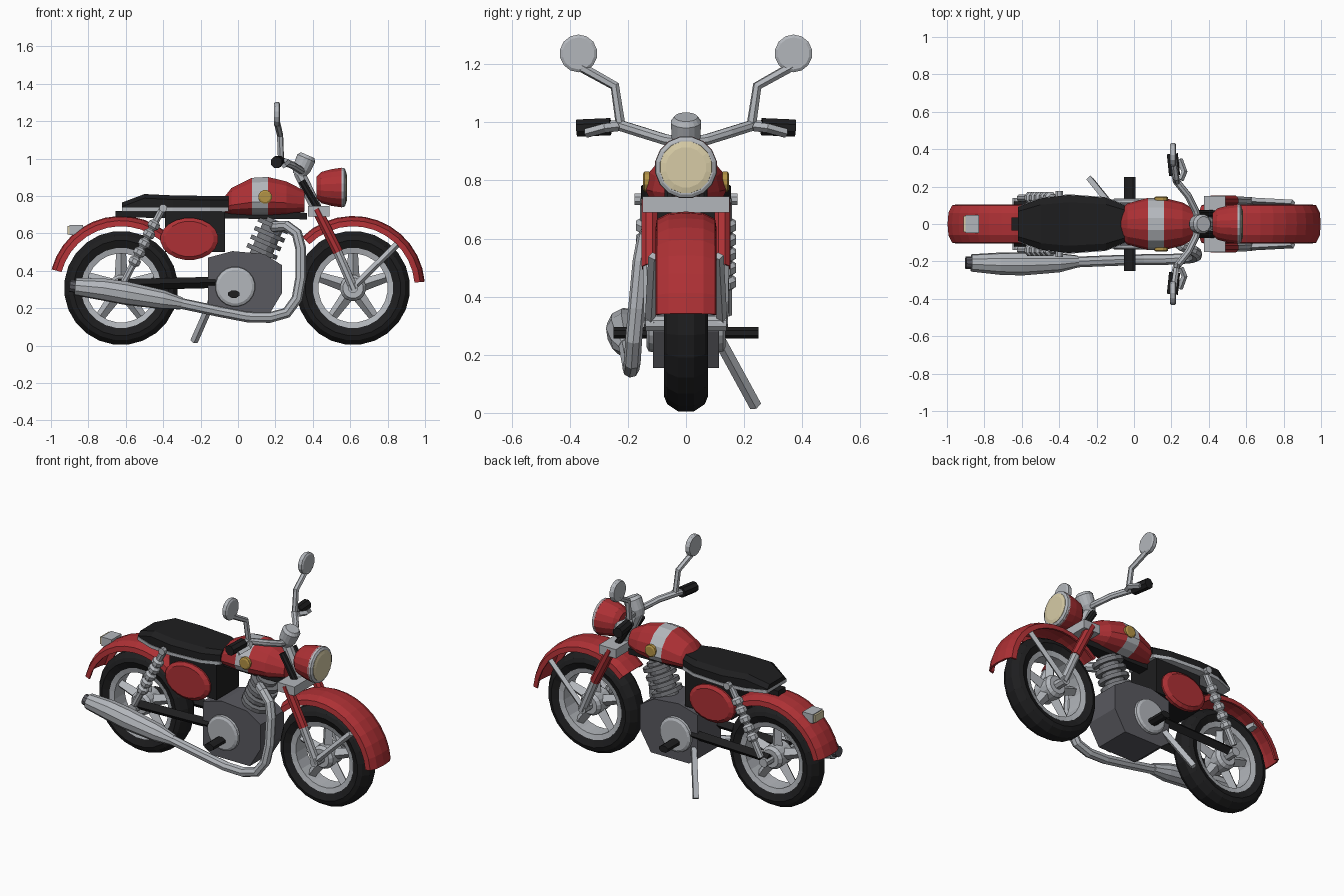
import bpy, bmesh
from math import sin, cos, pi, radians
from mathutils import Vector

if "Cube" in bpy.data.objects:
    bpy.data.objects.remove(bpy.data.objects["Cube"], do_unlink=True)


def material(name, colour):
    m = bpy.data.materials.new(name)
    m.use_nodes = True
    m.diffuse_color = (*colour, 1)
    m.node_tree.nodes["Principled BSDF"].inputs["Base Color"].default_value = (*colour, 1)
    return m


RED = material("red paint", (0.42, 0.03, 0.035))
CHROME = material("light metal", (0.45, 0.47, 0.5))
BLACK = material("black rubber", (0.013, 0.013, 0.014))
DARK = material("dark engine metal", (0.10, 0.10, 0.115))
FIN = material("fin metal", (0.18, 0.185, 0.2))
CREAM = material("lamp glass", (0.68, 0.6, 0.38))
GOLD = material("gold badge", (0.45, 0.29, 0.06))


def loft(name, rings, mats, loop=False, rule=None):
    """Skin a list of point rings, capped at both ends unless looped."""
    bm = bmesh.new()
    vs = [[bm.verts.new(p) for p in r] for r in rings]
    n = len(vs[0])
    for i in range(len(vs) if loop else len(vs) - 1):
        a, b = vs[i], vs[(i + 1) % len(vs)]
        for j in range(n):
            k = (j + 1) % n
            bm.faces.new((a[j], a[k], b[k], b[j]))
    if not loop:
        bm.faces.new(vs[0])
        bm.faces.new(vs[-1])
    bmesh.ops.recalc_face_normals(bm, faces=bm.faces)
    if rule:
        for f in bm.faces:
            f.material_index = rule(f.calc_center_median())
    me = bpy.data.meshes.new(name)
    bm.to_mesh(me)
    bm.free()
    for m in mats if isinstance(mats, list) else [mats]:
        me.materials.append(m)
    ob = bpy.data.objects.new(name, me)
    bpy.context.collection.objects.link(ob)
    return ob


def circle(c, u, v, r, seg):
    return [Vector(c) + (u * cos(t) + v * sin(t)) * r
            for t in (2 * pi * (i + 0.5) / seg for i in range(seg))]


def lathe(name, origin, axis, profile, mat, seg=16, squash=1, loop=False):
    """Revolve (radius, height) pairs about an axis."""
    a = Vector(axis).normalized()
    u = a.cross(Vector((0, 0, 1)))
    u = u.normalized() if u.length > 0.01 else Vector((1, 0, 0))
    v = u.cross(a) * squash
    return loft(name, [circle(Vector(origin) + a * h, u, v, r, seg) for r, h in profile], mat, loop)


def tube(name, pts, radii, mat, seg=8):
    """Sweep a round section along a path with one or many radii."""
    pts = [Vector(p) for p in pts]
    if not isinstance(radii, list):
        radii = [radii] * len(pts)
    rings, old, u = [], None, None
    for i, p in enumerate(pts):
        t = (pts[min(i + 1, len(pts) - 1)] - pts[max(i - 1, 0)]).normalized()
        u = t.orthogonal().normalized() if old is None else old.rotation_difference(t) @ u
        rings.append(circle(p, u, t.cross(u), radii[i], seg))
        old = t
    return loft(name, rings, mat)


def prism(name, outline, y0, y1, mat):
    return loft(name, [[(x, y, z) for x, z in outline] for y in (y0, y1)], mat)


def box(name, x0, x1, y, z0, z1, mat):
    return prism(name, [(x0, z0), (x1, z0), (x1, z1), (x0, z1)], -y, y, mat)


def wheel(label, x, start, end):
    c = Vector((x, 0, 0.308))
    lathe(label + "_tyre", c, (0, 1, 0),
          [(0.21, -0.055), (0.255, -0.075), (0.28, -0.065), (0.305, -0.028),
           (0.305, 0.028), (0.28, 0.065), (0.255, 0.075), (0.21, 0.055)], BLACK, 24, loop=True)
    lathe(label + "_rim", c, (0, 1, 0),
          [(0.185, -0.05), (0.215, -0.058), (0.215, 0.058), (0.185, 0.05)], CHROME, 24, loop=True)
    lathe(label + "_hub", c, (0, 1, 0), [(0.055, -0.07), (0.07, -0.05), (0.07, 0.05), (0.055, 0.07)], CHROME)
    tube(label + "_axle", [c - Vector((0, 0.14, 0)), c + Vector((0, 0.14, 0))], 0.028, CHROME)
    for i in range(5):
        t = radians(90 + 72 * i)
        d = Vector((cos(t), 0, sin(t)))
        tube(f"{label}_spoke_{i + 1}", [c + d * 0.05, c + d * 0.195], [0.035, 0.026], CHROME, 4)
    # Curved mudguard with a thin shell section
    outer = [(0.33, -0.105), (0.36, -0.1), (0.38, -0.06), (0.385, 0), (0.38, 0.06), (0.36, 0.1), (0.33, 0.105)]
    section = outer + [(r - 0.012 if abs(y) < 0.1 else r, y * 0.88) for r, y in reversed(outer)]
    rings = []
    for i in range(13):
        t = radians(start + (end - start) * i / 12)
        rings.append([c + Vector((r * cos(t), y, r * sin(t))) for r, y in section])
    loft(label + "_mudguard", rings, RED)


wheel("front", 0.615, 5, 135)
wheel("rear", -0.625, 40, 165)

# Fuel tank with a metal band
tank = []
for x, w, z0, z1 in [(-0.085, 0.065, 0.71, 0.78), (-0.035, 0.11, 0.70, 0.845), (0.075, 0.14, 0.695, 0.9),
                     (0.16, 0.14, 0.695, 0.905), (0.26, 0.115, 0.70, 0.88), (0.355, 0.06, 0.715, 0.83)]:
    low = z0 + (z1 - z0) * 0.35
    ring = []
    for i in range(14):
        t = 2 * pi * i / 14
        ring.append((x, w * cos(t), low + sin(t) * (z1 - low if sin(t) > 0 else low - z0)))
    tank.append(ring)
loft("fuel_tank", tank, [RED, CHROME], rule=lambda c: int(0.09 < c.x < 0.15))

# Seat and its trim share one outline
plan = [(-0.62, 0.09, 0.765), (-0.5, 0.137, 0.81), (-0.35, 0.155, 0.803), (-0.15, 0.14, 0.8), (-0.05, 0.1, 0.8)]
loft("seat", [[(x, -w, 0.738), (x, -w, z - 0.022), (x, -w * 0.75, z), (x, w * 0.75, z),
               (x, w, z - 0.022), (x, w, 0.738)] for x, w, z in plan], BLACK)
loft("seat_trim", [[(x, s * (w + 0.004), z) for s, z in ((-1, 0.718), (-1, 0.738), (1, 0.738), (1, 0.718))]
                   for x, w, _ in plan], CHROME)

# Frame and engine
prism("frame_spine", [(-0.655, 0.685), (0.37, 0.675), (0.37, 0.71), (-0.655, 0.72)], -0.035, 0.035, BLACK)
box("battery_box", -0.39, -0.07, 0.11, 0.5, 0.72, BLACK)
prism("engine_case", [(-0.16, 0.2), (-0.1, 0.155), (0.16, 0.155), (0.235, 0.28), (0.235, 0.43),
                      (0.14, 0.49), (-0.03, 0.505), (-0.16, 0.47)], -0.114, 0.114, DARK)
fins = [(0.06, 0)]
for i in range(4):
    h = 0.035 + i * 0.05
    fins += [(0.06, h), (0.09, h), (0.09, h + 0.024), (0.06, h + 0.024)]
lathe("cylinder_fins", (0.11, 0, 0.46), (0.4, 0, 0.92), fins + [(0.06, 0.23)], FIN, 12)

# Exhaust on one side
tube("exhaust_pipe", [(0.19, -0.06, 0.635), (0.26, -0.12, 0.64), (0.315, -0.14, 0.6), (0.335, -0.155, 0.52),
                      (0.335, -0.17, 0.36), (0.315, -0.18, 0.25), (0.26, -0.185, 0.175), (0.17, -0.19, 0.15),
                      (0.05, -0.19, 0.153), (-0.1, -0.195, 0.182), (-0.35, -0.205, 0.235)], 0.029, CHROME, 8)
tube("silencer", [(-0.3, -0.2, 0.225), (-0.4, -0.207, 0.245), (-0.6, -0.213, 0.28),
                  (-0.72, -0.212, 0.3), (-0.87, -0.208, 0.315)], [0.032, 0.052, 0.063, 0.06, 0.047], CHROME, 10)
tube("silencer_tip", [(-0.85, -0.208, 0.313), (-0.9, -0.207, 0.32)], 0.033, DARK, 10)

# Headlight, steering and gauge
LAMP = (0.42, 0, 0.845)
lathe("headlight_shell", LAMP, (1, 0, 0), [(0.06, 0), (0.085, 0.025), (0.1, 0.08), (0.108, 0.135)], RED)
lathe("headlight_ring", LAMP, (1, 0, 0), [(0.108, 0.13), (0.106, 0.148), (0.095, 0.155)], CHROME)
lathe("headlight_glass", LAMP, (1, 0, 0), [(0.093, 0.14), (0.09, 0.157), (0.07, 0.162)], CREAM)
box("fork_clamp", 0.375, 0.49, 0.15, 0.69, 0.745, CHROME)
tube("steering_stem", [(0.325, 0, 0.93), (0.42, 0, 0.73)], 0.032, CHROME)
lathe("gauge", (0.325, 0, 0.91), (0.4, 0, 0.92), [(0.035, 0), (0.05, 0.04), (0.053, 0.1), (0.04, 0.118)], CHROME)

# Tail lamp
box("tail_lamp", -0.9, -0.83, 0.048, 0.59, 0.645, CHROME)
box("tail_lamp_glass", -0.912, -0.9, 0.042, 0.595, 0.64, CREAM)

# Stand on the other side
tube("side_stand", [(-0.13, 0.11, 0.26), (-0.235, 0.24, 0.022)], 0.021, CHROME, 4)

# Parts repeated on both sides
for s, side in ((-1, "near"), (1, "far")):
    def at(*pts):
        return [(x, y * s, z) for x, y, z in pts]
    out = (0, s, 0)
    tube(side + "_fork_cover", at((0.42, 0.125, 0.73), (0.535, 0.125, 0.5)), 0.029, RED)
    tube(side + "_fork_leg", at((0.52, 0.125, 0.53), (0.62, 0.12, 0.3)), 0.026, CHROME)
    tube(side + "_headlight_bracket", at((0.34, 0.055, 0.88), (0.43, 0.055, 0.73)), 0.02, BLACK)
    tube(side + "_mudguard_stay", at((0.605, 0.125, 0.3), (0.85, 0.112, 0.54)), 0.018, CHROME, 4)
    tube(side + "_swingarm", at((-0.64, 0.1, 0.325), (-0.12, 0.1, 0.338)), 0.03, BLACK, 4)
    # Rear shock with stacked coils
    coils = [(0.02, 0)]
    for i in range(5):
        h = 0.1 + i * 0.055
        coils += [(0.02, h), (0.034, h + 0.012), (0.034, h + 0.036), (0.02, h + 0.048)]
    lathe(side + "_shock", (-0.61, 0.14 * s, 0.34), (0.21, 0, 0.4), coils + [(0.02, 0.45)], CHROME, 8)
    tube(side + "_shock_bolt", at((-0.4, 0.1, 0.735), (-0.4, 0.177, 0.735)), 0.022, CHROME)
    # Side covers, badges and footrests
    lathe(side + "_side_cover", (-0.26, 0.1 * s, 0.57), out, [(0.155, 0), (0.155, 0.02), (0.13, 0.035)],
          RED, 20, squash=0.73)
    lathe(side + "_engine_cover", (-0.015, 0.11 * s, 0.315), out, [(0.108, 0), (0.105, 0.018), (0.09, 0.026)],
          CHROME, 20)
    lathe(side + "_badge", (0.145, 0.125 * s, 0.795), out, [(0.037, 0), (0.037, 0.018), (0.028, 0.023)], GOLD, 12)
    lathe(side + "_footrest", (-0.022, 0.1 * s, 0.275), out, [(0.033, 0), (0.033, 0.15)], BLACK, 8, squash=0.65)
    # Handlebar, grip, lever and mirror
    tube(side + "_handlebar", at((0.345, 0, 0.93), (0.33, 0.07, 0.94), (0.29, 0.15, 0.965),
                                 (0.225, 0.23, 0.99), (0.215, 0.28, 0.983)), 0.02, CHROME)
    tube(side + "_grip", at((0.217, 0.26, 0.985), (0.205, 0.375, 0.98)), 0.032, BLACK)
    tube(side + "_lever", at((0.25, 0.235, 0.985), (0.27, 0.28, 0.98), (0.245, 0.345, 0.962)), 0.016, CHROME, 4)
    tube(side + "_mirror_stem", at((0.23, 0.225, 0.99), (0.225, 0.245, 1.125), (0.208, 0.37, 1.195)),
         0.017, CHROME, 6)
    lathe(side + "_mirror", (0.193, 0.37 * s, 1.237), (1, 0, 0), [(0.06, 0), (0.065, 0.008), (0.065, 0.026),
                                                                 (0.055, 0.032)], CHROME, 14)
